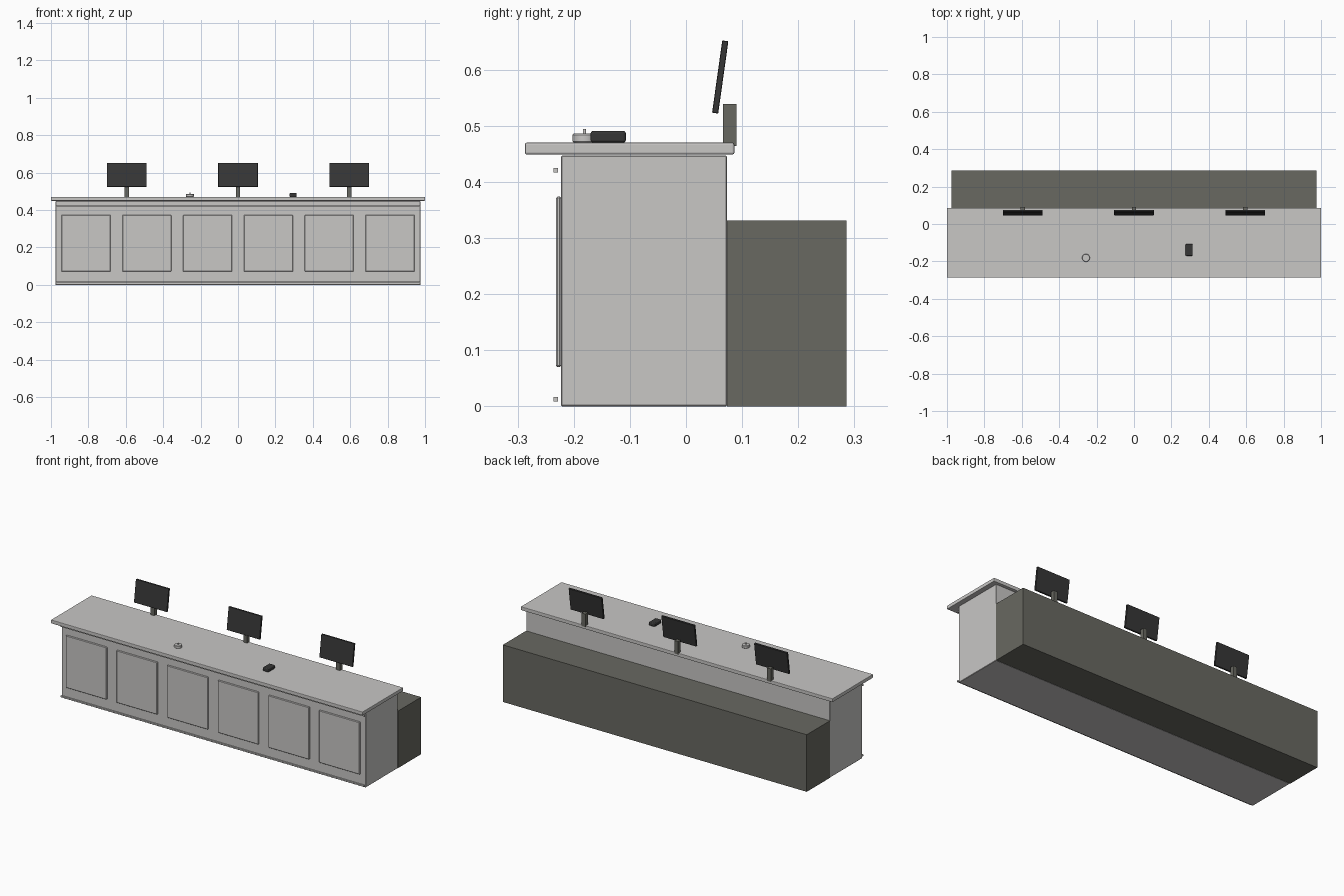
import bpy
import math

cube = bpy.data.objects.get("Cube")
if cube:
    bpy.data.objects.remove(cube, do_unlink=True)


def make_material(name, rgb):
    mat = bpy.data.materials.new(name)
    mat.use_nodes = True
    mat.diffuse_color = (*rgb, 1)
    mat.node_tree.nodes["Principled BSDF"].inputs["Base Color"].default_value = (*rgb, 1)
    return mat


STONE = make_material("light_grey", (0.58, 0.57, 0.56))
DARK = make_material("warm_dark_grey", (0.14, 0.14, 0.12))
BLACK = make_material("charcoal", (0.037, 0.037, 0.037))


def finish(obj, name, mat, bevel=0, segments=1):
    obj.name = name
    obj.data.materials.append(mat)
    if bevel:
        mod = obj.modifiers.new("soft_edges", "BEVEL")
        mod.width = bevel
        mod.segments = segments
    return obj


def box(name, mat, x, y, z, bevel=0, segments=1):
    """Box from (low, high) ranges on each axis."""
    spans = (x, y, z)
    bpy.ops.mesh.primitive_cube_add(size=1, location=[(a + b) / 2 for a, b in spans])
    obj = bpy.context.object
    obj.scale = [b - a for a, b in spans]
    bpy.ops.object.transform_apply(location=False, rotation=False, scale=True)
    return finish(obj, name, mat, bevel, segments)


def cylinder(name, mat, radius, x, y, z, bevel=0):
    bpy.ops.mesh.primitive_cylinder_add(vertices=32, radius=radius, depth=z[1] - z[0],
                                        location=(x, y, sum(z) / 2))
    bpy.ops.object.shade_smooth_by_angle()
    return finish(bpy.context.object, name, mat, bevel)


# Counter, worktop and rear desk
WIDE = (-0.975, 0.975)
box("counter_body", STONE, WIDE, (-0.223, 0.073), (0, 0.447), 0.002)
box("worktop", STONE, (-1, 1), (-0.287, 0.086), (0.449, 0.47), 0.003, 2)
box("rear_desk", DARK, WIDE, (0.073, 0.286), (0, 0.331))

# Front panels and trim strips
for i in range(6):
    cx = (i - 2.5) * 0.325
    box(f"front_panel_{i + 1}", STONE, (cx - 0.131, cx + 0.131),
        (-0.232, -0.222), (0.07, 0.374), 0.003)
for name, z in (("lower_trim", 0.013), ("upper_trim", 0.421)):
    box(name, STONE, WIDE, (-0.236, -0.228), (z - 0.004, z + 0.004))

# Monitors leaning back on their stands
for name, cx in (("right", -0.595), ("middle", 0), ("left", 0.595)):
    box(f"{name}_monitor_stand", DARK, (cx - 0.012, cx + 0.012), (0.066, 0.09), (0.464, 0.539))
    screen = box(f"{name}_monitor", BLACK, (cx - 0.106, cx + 0.106),
                 (0.0555, 0.0665), (0.522, 0.652), 0.001)
    screen.rotation_euler.x = -math.radians(8)

# Desk bell and card reader
cylinder("bell_base", STONE, 0.021, -0.257, -0.181, (0.47, 0.486), 0.002)
cylinder("bell_button", STONE, 0.003, -0.257, -0.181, (0.486, 0.494))
box("card_reader", BLACK, (0.276, 0.314), (-0.17, -0.107), (0.47, 0.491), 0.005, 3)
